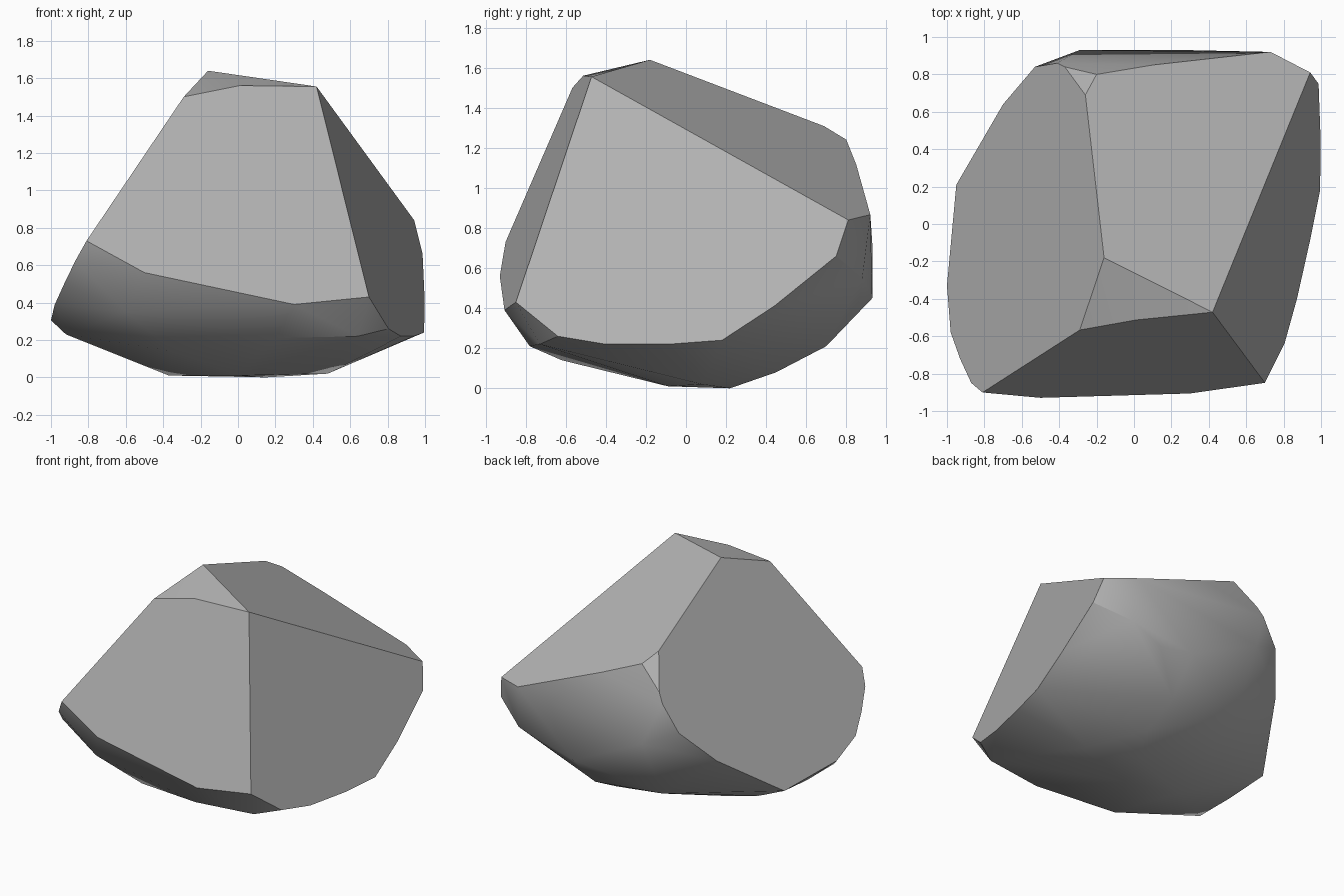
import bpy, bmesh, math

# Flat cut planes of the boulder: each gives the missing coordinate
def front(x, z):
    return (x, -1.079 + 0.106 * x + 0.362 * z, z)

def right(y, z):
    return (1.032 + 0.224 * y - 0.323 * z, y, z)

def left(x, y):
    return (x, y, 1.863 + 1.625 * x - 0.204 * y)

def slope(x, y):
    return (x, y, 1.508 - 0.348 * x - 0.421 * y)

# Outline of each flat cut
points = [front(*p) for p in [
    (-0.29, 1.50), (0.01, 1.56), (0.42, 1.555), (0.70, 0.43),
    (0.30, 0.39), (-0.10, 0.48), (-0.50, 0.56), (-0.81, 0.73)]]
points += [right(*p) for p in [
    (0.81, 0.84), (0.75, 0.66), (0.53, 0.49), (0.44, 0.41),
    (0.18, 0.24), (-0.09, 0.22), (-0.40, 0.22), (-0.64, 0.26)]]
points += [left(*p) for p in [
    (-0.37, 0.84), (-0.41, 0.86), (-0.53, 0.84), (-0.70, 0.64), (-0.95, 0.21),
    (-0.98, -0.10), (-1.00, -0.33), (-0.98, -0.58), (-0.93, -0.72), (-0.87, -0.85)]]
points += [slope(*p) for p in [
    (-0.16, -0.18), (-0.03, -0.22), (0.26, -0.37), (-0.26, 0.69), (-0.20, 0.80),
    (0.10, 0.85), (0.42, 0.85), (0.73, 0.92)]]

# Rounded back and underside
points += [
    (0.75, 0.88, 0.55), (0.50, 0.87, 0.45), (0.27, 0.93, 0.45), (-0.29, 0.93, 0.72),
    (0.25, 0.70, 0.21), (-0.30, 0.70, 0.27), (0.25, 0.45, 0.08),
    (-0.37, 0.02, 0.01), (0.15, 0.22, 0.0), (0.48, 0.08, 0.02), (0.0, -0.09, 0.01),
    (-0.92, -0.41, 0.23), (-0.92, -0.10, 0.23), (-0.70, 0.15, 0.15), (0.81, 0.05, 0.16),
    (-0.60, -0.80, 0.35), (-0.35, -0.62, 0.14), (0.20, -0.78, 0.21), (0.64, -0.73, 0.22)]

# Wrap the points into one solid and merge coplanar triangles
bm = bmesh.new()
for p in points:
    bm.verts.new(p)
bmesh.ops.convex_hull(bm, input=bm.verts[:])
loose = [v for v in bm.verts if not v.link_faces]
bmesh.ops.delete(bm, geom=loose, context='VERTS')
bmesh.ops.dissolve_limit(bm, angle_limit=math.radians(3),
                         verts=bm.verts[:], edges=bm.edges[:])
bmesh.ops.recalc_face_normals(bm, faces=bm.faces[:])

mesh = bpy.data.meshes.new("boulder")
bm.to_mesh(mesh)
bm.free()
rock = bpy.data.objects.new("boulder", mesh)
bpy.context.collection.objects.link(rock)

# Dark grey stone
stone = bpy.data.materials.new("stone")
stone.diffuse_color = (0.45, 0.45, 0.45, 1.0)
mesh.materials.append(stone)

# Smooth underside, crisp cut edges
bpy.context.view_layer.objects.active = rock
rock.select_set(True)
bpy.ops.object.shade_smooth_by_angle(angle=math.radians(32))
